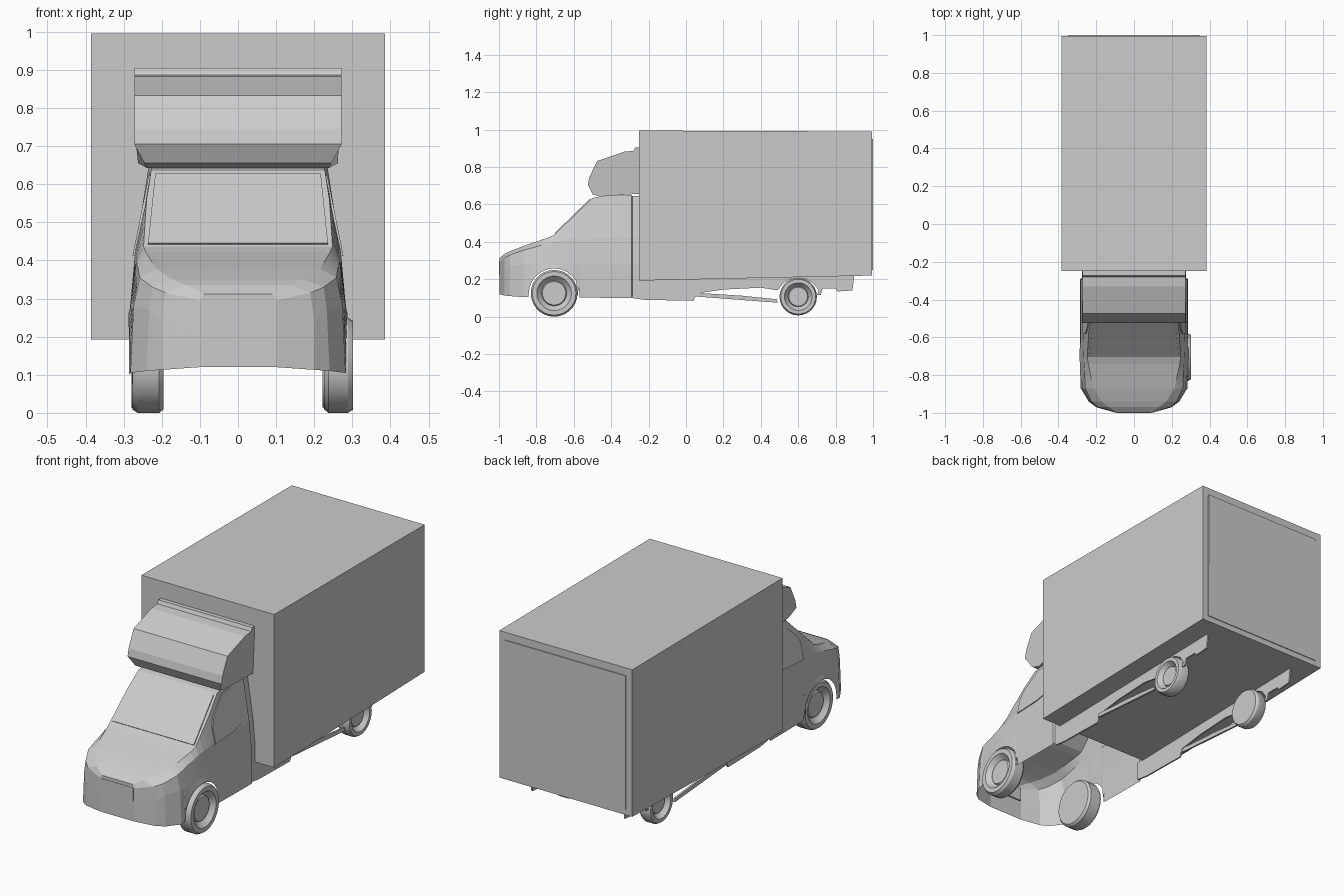
import bpy, bmesh, math

if "Cube" in bpy.data.objects:
    bpy.data.objects.remove(bpy.data.objects["Cube"])


def make(name, verts, faces, smooth=False):
    me = bpy.data.meshes.new(name)
    me.from_pydata(verts, [], faces)
    bm = bmesh.new()
    bm.from_mesh(me)
    bmesh.ops.recalc_face_normals(bm, faces=bm.faces[:])
    bm.to_mesh(me)
    bm.free()
    ob = bpy.data.objects.new(name, me)
    bpy.context.collection.objects.link(ob)
    if smooth:
        bpy.ops.object.select_all(action='DESELECT')
        ob.select_set(True)
        bpy.context.view_layer.objects.active = ob
        bpy.ops.object.shade_smooth_by_angle(angle=math.radians(30))
    return ob


def solid(name, left, right):
    """Closed solid joining two matching outlines."""
    n = len(left)
    faces = [tuple(range(n)), tuple(range(n, 2 * n))]
    faces += [(i, (i + 1) % n, (i + 1) % n + n, i + n) for i in range(n)]
    return make(name, left + right, faces)


def prism(name, pts, x0, x1):
    """Side profile of (y, z) points extruded along x."""
    return solid(name, [(x0, y, z) for y, z in pts], [(x1, y, z) for y, z in pts])


def wheel(name, y, R, inner, outer):
    """Lathed tyre and dished rim, flat on the inboard side."""
    s = 1 if outer > inner else -1
    prof = [(.92, inner), (1, inner + .012 * s), (1, outer - .014 * s), (.93, outer),
            (.74, outer), (.68, outer - .010 * s), (.54, outer - .026 * s), (.50, outer - .018 * s)]
    n, m = 28, len(prof)
    verts, faces = [], []
    for i in range(n):
        a = 2 * math.pi * i / n
        verts += [(x, y + R * r * math.sin(a), zc(R) - R * r * math.cos(a)) for r, x in prof]
        j = (i + 1) % n
        faces += [(i * m + k, i * m + k + 1, j * m + k + 1, j * m + k) for k in range(m - 1)]
    faces += [tuple(i * m for i in range(n)), tuple(i * m + m - 1 for i in range(n))]
    make(name, verts, faces, True)


def zc(R):
    return .125 if R > .11 else .107


# Cargo box and rear door
prism("cargo_box", [(-.25, .193), (.995, .22), (.995, .99), (-.25, .995)], -.385, .385)
prism("rear_door", [(.994, .25), (.999, .25), (1.0, .95), (.994, .95)], -.35, .35)

# Cab shell: y, sill width/z, mid width/z, belt width/z, top width/z
keys = [
    (-.998, .10, .120, .10, .200, .10, .295, .09, .312),
    (-.970, .20, .113, .20, .240, .19, .315, .135, .335),
    (-.940, .24, .110, .233, .27, .225, .330, .17, .350),
    (-.870, .282, .105, .274, .28, .258, .355, .215, .378),
    (-.710, .288, .105, .282, .28, .266, .400, .248, .432),
    (-.580, .286, .103, .283, .28, .270, .420, .240, .558),
    (-.500, .286, .102, .283, .28, .270, .420, .228, .635),
    (-.450, .286, .101, .283, .28, .270, .420, .226, .645),
    (-.292, .286, .100, .283, .28, .270, .420, .234, .650),
    (-.286, .276, .110, .274, .28, .262, .420, .228, .645),
    (-.250, .276, .110, .274, .28, .262, .420, .228, .645),
]


def station(y):
    for a, b in zip(keys, keys[1:]):
        if a[0] <= y <= b[0]:
            t = (y - a[0]) / (b[0] - a[0])
            return [p + t * (q - p) for p, q in zip(a, b)]


rows = [list(k) for k in keys if not -.845 < k[0] < -.57]
ARCH_Y, ARCH_R = -.705, .136
for i in range(13):
    a = math.pi * i / 12
    y = ARCH_Y - ARCH_R * math.cos(a)
    low = station(y)
    if i in (0, 12):
        rows.append(low[:])
    arch = low[:]
    arch[2] = .122 + ARCH_R * math.sin(a)
    rows.append(arch)
rows.append(station(-.58))
rows.sort(key=lambda r: r[0])
# keep the jump from sill to arch in the right order at both ends
for i in range(len(rows) - 1):
    if abs(rows[i][0] - rows[i + 1][0]) < 1e-6:
        front = rows[i][0] < ARCH_Y
        if (rows[i][2] > rows[i + 1][2]) == front:
            rows[i], rows[i + 1] = rows[i + 1], rows[i]
verts, faces = [], []
for r in rows:
    half = [(r[k], r[0], r[k + 1]) for k in (1, 3, 5, 7)]
    verts += half + [(-x, y, z) for x, y, z in reversed(half)]
for i in range(len(rows) - 1):
    faces += [(i * 8 + k, i * 8 + k + 1, i * 8 + k + 9, i * 8 + k + 8) for k in range(7)]
faces.append(tuple(range(8)))
make("cab_shell", verts, faces)

# Windscreen and grille
glass = [(-.236, -.70, .4417), (.236, -.70, .4417), (.217, -.51, .6253), (-.217, -.51, .6253)]
solid("windscreen", glass, [(x, y - .004, z + .004) for x, y, z in glass])
prism("grille", [(-.99, .225), (-1.0, .225), (-1.0, .295), (-.99, .295)], -.092, .092)

# Roof air deflector: y, z, half width
defl = [(-.285, .655, .262), (-.46, .642, .238), (-.50, .655, .245), (-.525, .705, .272),
        (-.517, .745, .272), (-.475, .832, .272), (-.33, .882, .272), (-.28, .887, .272),
        (-.272, .905, .272), (-.25, .905, .272), (-.25, .655, .262)]
solid("air_deflector", [(-w, y, z) for y, z, w in defl], [(w, y, z) for y, z, w in defl])

window = [(-.58, .412), (-.58, .50), (-.555, .545), (-.47, .622), (-.36, .63), (-.345, .60),
          (-.35, .47), (-.37, .435), (-.43, .42)]
arch_top = [(.6 - .118 * math.cos(math.pi * k / 8), .10 + .108 * math.sin(math.pi * k / 8))
            for k in range(1, 8)]
rail = ([(-.29, .197), (-.29, .10), (-.22, .09), (.04, .085), (.06, .125), (.20, .145),
         (.40, .155)] + arch_top +
        [(.70, .115), (.72, .115), (.73, .15), (.80, .15), (.81, .135), (.89, .14),
         (.90, .222), (.60, .216)])

for s, side in ((1, "right"), (-1, "left")):
    # Side window
    solid("side_window_" + side,
          [(s * (.268 - .2 * (z - .42)), y, z) for y, z in window],
          [(s * (.275 - .2 * (z - .42)), y, z) for y, z in window])
    # Chassis rail with lower guard bar
    prism("chassis_rail_" + side, rail, s * .265, s * .273)
    prism("guard_bar_" + side, [(.05, .108), (.05, .128), (.30, .112), (.485, .093), (.49, .075),
                                (.42, .080)], s * .268, s * .278)

# Wheels
wheel("front_wheel_right", -.705, .125, .225, .302)
wheel("front_wheel_left", -.705, .125, -.195, -.277)
wheel("rear_wheel_right", .60, .10, .222, .29)
wheel("rear_wheel_left", .60, .10, -.215, -.28)
